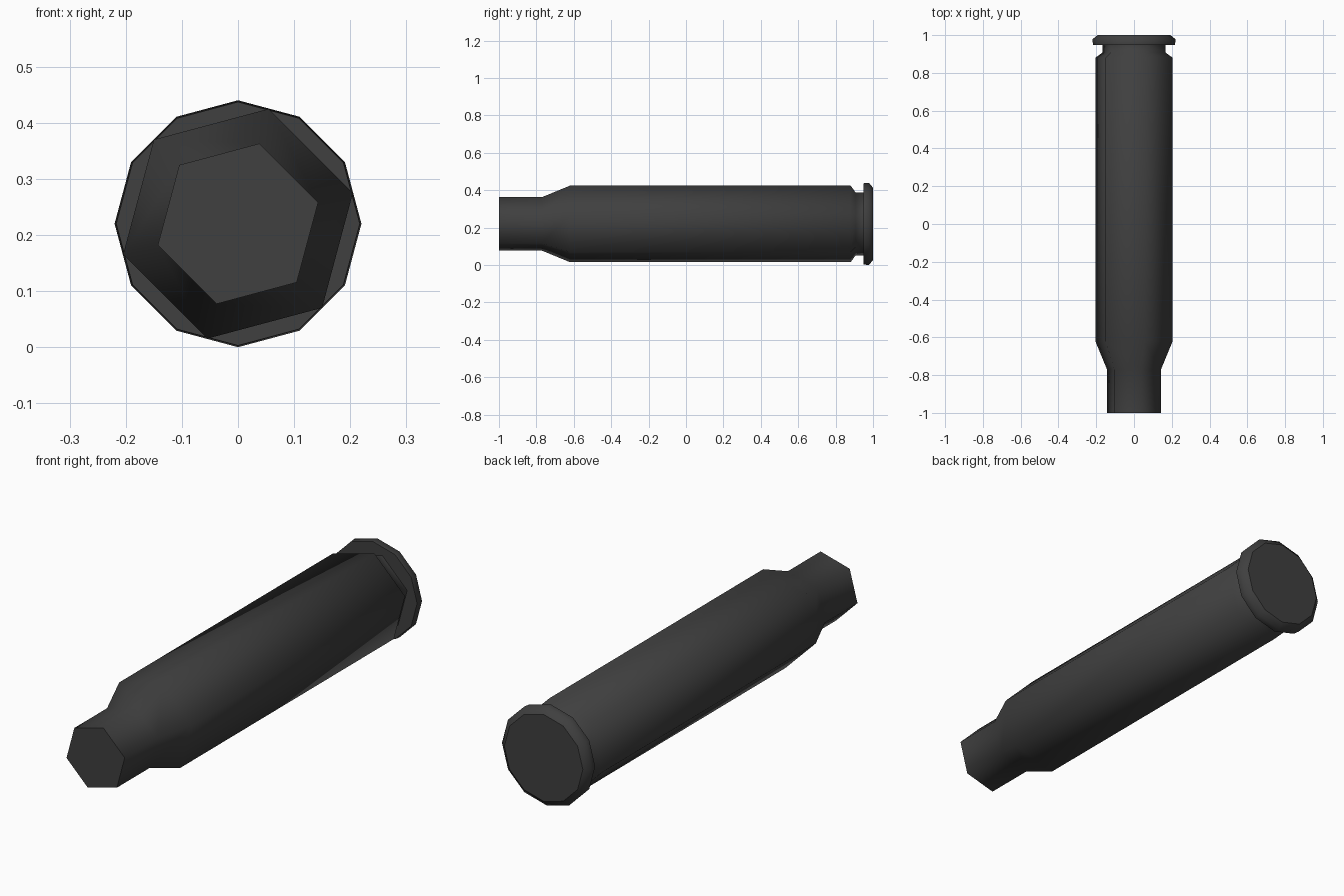
import bpy
import bmesh
from math import cos, sin, radians, tau

cube = bpy.data.objects.get("Cube")
if cube:
    bpy.data.objects.remove(cube)

AXIS_HEIGHT = 0.22

metal = bpy.data.materials.new("dark_grey_metal")
metal.use_nodes = True
grey = (0.05, 0.05, 0.05, 1)
metal.diffuse_color = grey
bsdf = metal.node_tree.nodes["Principled BSDF"]
bsdf.inputs["Base Color"].default_value = grey
bsdf.inputs["Roughness"].default_value = 0.6


def lathe(name, profile, sides, start_angle):
    """Loft (y, radius) rings along the y axis and cap both ends."""
    bm = bmesh.new()
    rings = []
    for y, radius in profile:
        angles = [radians(start_angle) + tau * i / sides for i in range(sides)]
        rings.append([bm.verts.new((radius * cos(a), y, AXIS_HEIGHT + radius * sin(a)))
                      for a in angles])
    for near, far in zip(rings, rings[1:]):
        for i in range(sides):
            j = (i + 1) % sides
            face = bm.faces.new((near[i], near[j], far[j], far[i]))
            face.smooth = True
    # Flat end caps with crisp borders
    for ring in (rings[0], rings[-1]):
        cap = bm.faces.new(ring)
        for edge in cap.edges:
            edge.smooth = False
    bmesh.ops.recalc_face_normals(bm, faces=bm.faces)
    mesh = bpy.data.meshes.new(name)
    bm.to_mesh(mesh)
    bm.free()
    mesh.materials.append(metal)
    obj = bpy.data.objects.new(name, mesh)
    bpy.context.collection.objects.link(obj)
    return obj


# Six-sided casing: neck, shoulder, body and extractor groove
lathe("casing", [(-1, 0.148), (-0.77, 0.148), (-0.62, 0.212), (0.88, 0.212),
                 (0.907, 0.174), (0.955, 0.174)], 6, 15)

# Twelve-sided rim with a chamfered back edge
lathe("rim", [(0.948, 0.217), (0.978, 0.22), (1, 0.193)], 12, 0)
